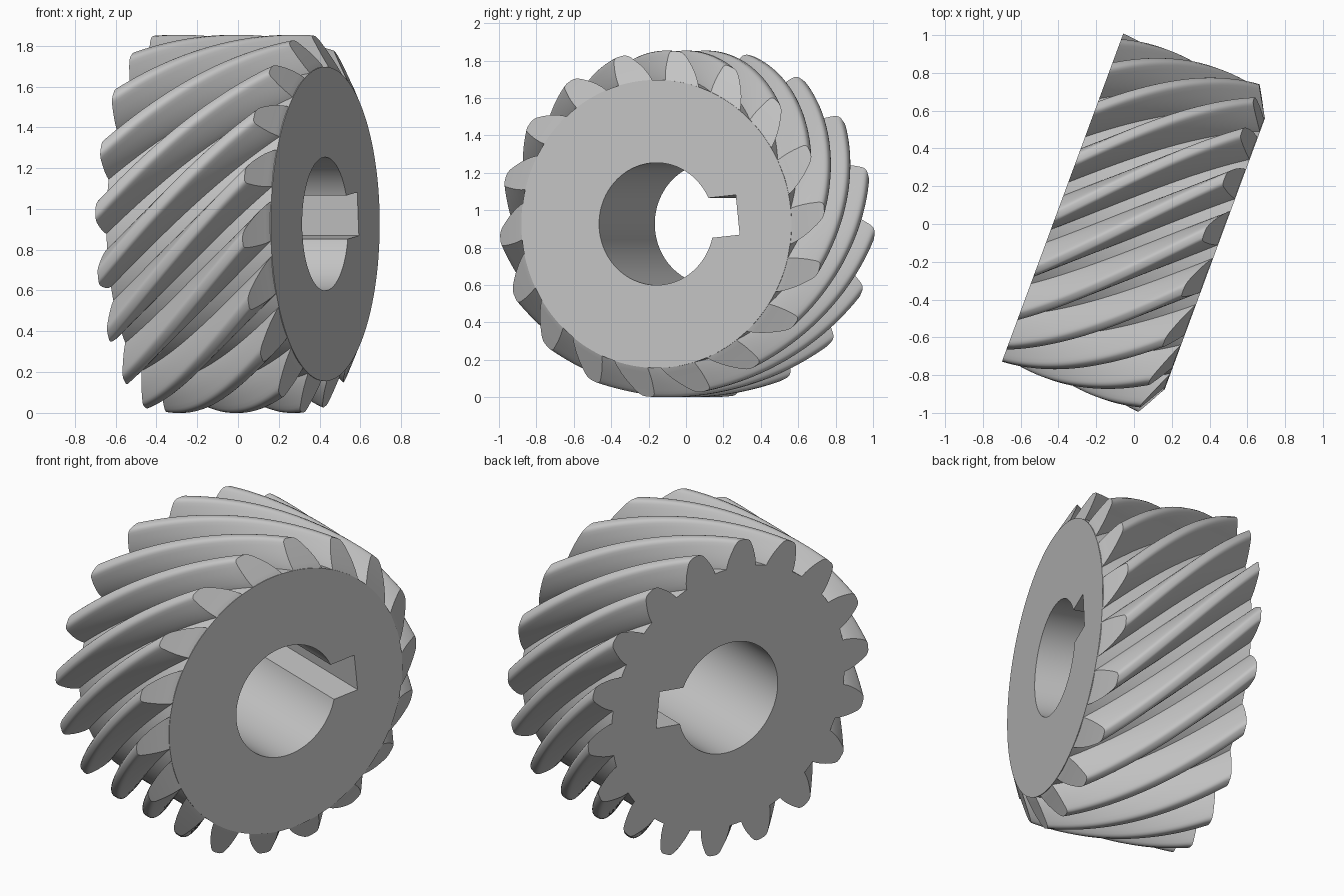
import bpy, bmesh
from math import sin, cos, tan, acos, asin, atan2, pi, radians

old = bpy.data.objects.get("Cube")
if old:
    bpy.data.objects.remove(old)

# Gear dimensions
TEETH = 18
TIP_R, PITCH_R, ROOT_R = 0.9265, 0.8576, 0.77
BACK, FRONT, CHAMFER = -0.403, 0.456, 0.09
BORE_R, SLOT_HALF, SLOT_DEPTH, SLOT_ANGLE = 0.327, 0.107, 0.466, radians(6)
TWIST = 1 / PITCH_R                       # 45 degree helix
PHASE = radians(5)
PRESSURE = radians(27.2)
STEPS = 28

steel = bpy.data.materials.new("steel_grey")
steel.use_nodes = True
GREY = (0.55, 0.55, 0.55, 1)
steel.diffuse_color = GREY
steel.node_tree.nodes["Principled BSDF"].inputs["Base Color"].default_value = GREY


def finish(bm, name):
    """Turn a bmesh into a shaded object lying along the tilted gear axis."""
    bmesh.ops.recalc_face_normals(bm, faces=bm.faces)
    mesh = bpy.data.meshes.new(name)
    bm.to_mesh(mesh)
    bm.free()
    mesh.materials.append(steel)
    ob = bpy.data.objects.new(name, mesh)
    bpy.context.collection.objects.link(ob)
    ob.location.z = TIP_R
    ob.rotation_euler.z = radians(-20.3)
    bpy.ops.object.select_all(action='DESELECT')
    ob.select_set(True)
    bpy.context.view_layer.objects.active = ob
    bpy.ops.object.shade_smooth_by_angle(angle=radians(30))


def vert(bm, a, r, ang):
    return bm.verts.new((a, r * cos(ang), r * sin(ang)))


# Hub: a drum with a bore and a rectangular keyway
bm = bmesh.new()
mouth = asin(SLOT_HALF / BORE_R)
corner = atan2(SLOT_HALF, SLOT_DEPTH)
inner = [(corner * k / 4, SLOT_DEPTH / cos(corner * k / 4)) for k in range(-4, 5)]
arc = 128
inner += [(mouth + (2 * pi - 2 * mouth) * k / arc, BORE_R) for k in range(arc + 1)]
rings = []
for a, outer in ((BACK, False), (BACK, True), (FRONT, True), (FRONT, False)):
    rings.append([vert(bm, a, ROOT_R if outer else r, t + SLOT_ANGLE) for t, r in inner])
count = len(inner)
for k in range(4):
    p, q = rings[k], rings[(k + 1) % 4]
    for i in range(count):
        j = (i + 1) % count
        bm.faces.new((p[i], p[j], q[j], q[i]))
finish(bm, "gear_hub")


# Involute half angle of a tooth at a given radius
def half_angle(r):
    def inv(x):
        return tan(x) - x
    base = PITCH_R * cos(PRESSURE)
    return pi / TEETH / 2 + inv(PRESSURE) - inv(acos(min(1, base / r)))


flank = [(r, half_angle(r)) for r in (0.766, 0.78, 0.80, 0.83, 0.86, 0.89, 0.908)]
flank += [(0.916, 0.046), (0.923, 0.035), (TIP_R, 0.02)]
profile = [(r, -h) for r, h in flank] + [(TIP_R, 0)] + [(r, h) for r, h in reversed(flank)]
profile.append((0.766, 0))                # middle of the tooth foot

# Helical teeth, bevelled at the front end
bm = bmesh.new()
n = len(profile)
for tooth in range(TEETH):
    rings = []
    for s in range(STEPS + 1):
        ring = []
        for r, h in profile:
            end = FRONT - CHAMFER * max(0, r - ROOT_R) / (TIP_R - ROOT_R)
            a = BACK + (end - BACK) * s / STEPS
            turn = PHASE - TWIST * (a - FRONT + CHAMFER) + 2 * pi * tooth / TEETH
            ring.append(vert(bm, a, r, turn + h))
        rings.append(ring)
    for p, q in zip(rings, rings[1:]):
        for i in range(n):
            j = (i + 1) % n
            bm.faces.new((p[i], p[j], q[j], q[i]))
    # End caps made of strips across the tooth
    last = n - 2
    for ring in (rings[0], rings[-1]):
        bm.faces.new((ring[n - 1], ring[0], ring[last]))
        for i in range(len(flank) - 1):
            bm.faces.new((ring[i], ring[i + 1], ring[last - i - 1], ring[last - i]))
        k = len(flank)
        bm.faces.new((ring[k - 1], ring[k], ring[k + 1]))
finish(bm, "helical_teeth")
